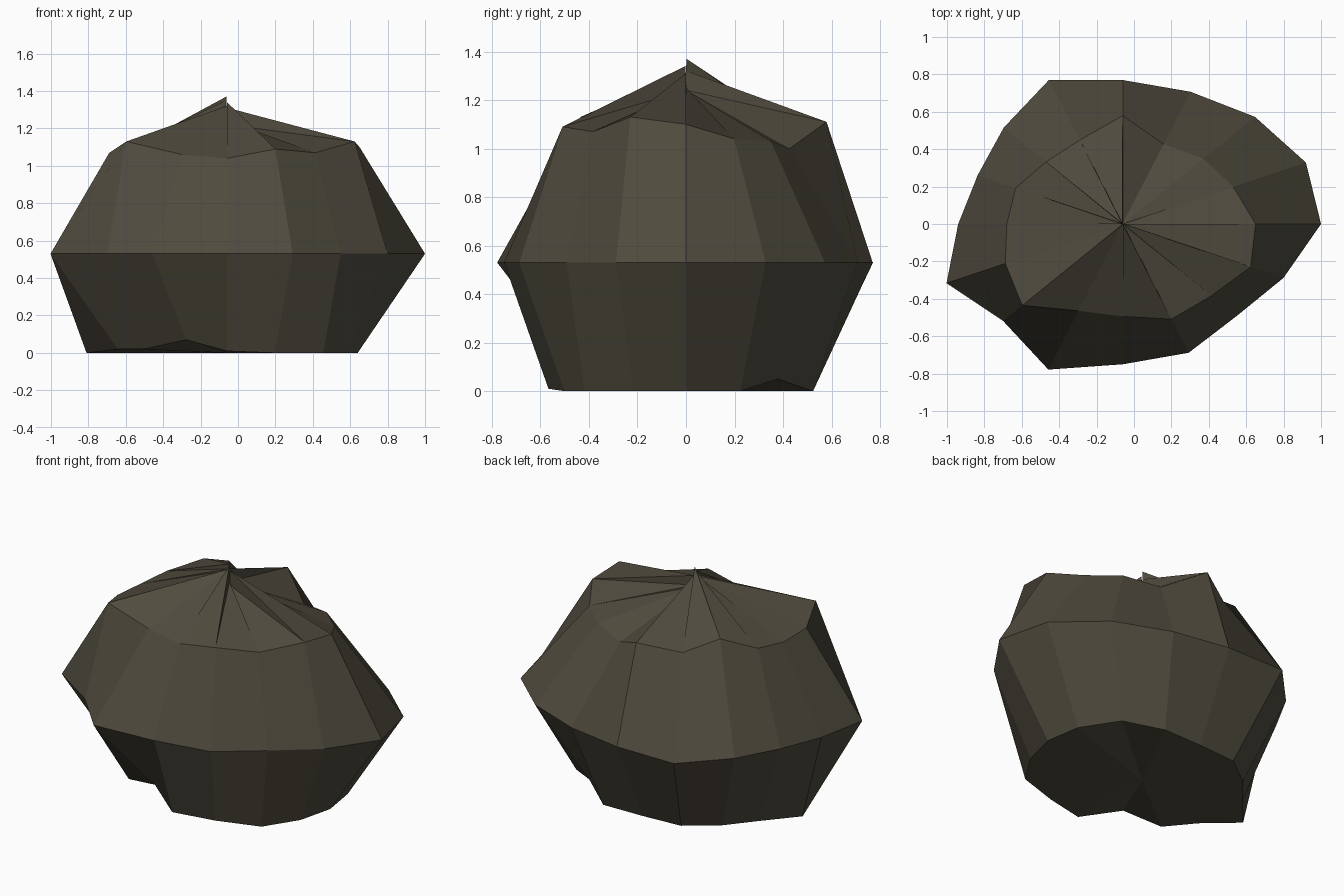
import bpy, bmesh, math

if "Cube" in bpy.data.objects:
    bpy.data.objects.remove(bpy.data.objects["Cube"])

SEGMENTS, Y_SCALE, CENTRE_X = 16, 0.81, -0.06

# Radii and heights per ring, counter-clockwise from +x
BASE_R = [.70, .72, .66, .70, .64, .67, .63, .63, .75, .63, .63, .57, .70, .67, .73, .70]
BASE_Z = [0, 0, .05, 0, 0, 0, 0, 0, 0, .02, .02, .07, .01, 0, 0, 0]
WAIST_R = [1.06, 1.06, 1.0, .945, .95, 1.03, .90, .84, .88, 1.02, .905, 1.04, .926, .92, .86, .93]
WAIST_Z = [.53] * SEGMENTS
RIM_R = [.71, .64, .61, .57, .715, .60, .58, .62, .62, .68, .76, .62, .61, .68, .67, .74]
RIM_Z = [1.10, 1.04, 1.03, 1.00, 1.11, 1.06, 1.15, 1.08, 1.06, 1.07, 1.13, 1.06, 1.04, 1.09, 1.07, 1.13]
# The rock's tip is a pinched ring with uneven heights, giving cracks in the crown
TIP_R = [.004] * SEGMENTS
TIP_Z = [1.31, 1.25, 1.24, 1.24, 1.24, 1.32, 1.37, 1.35, 1.32, 1.31, 1.31, 1.32, 1.32, 1.34, 1.24, 1.22]

stone = bpy.data.materials.new("dark olive stone")
stone.diffuse_color = (0.080, 0.070, 0.048, 1)
stone.use_nodes = True
stone.node_tree.nodes["Principled BSDF"].inputs["Base Color"].default_value = stone.diffuse_color

bm = bmesh.new()


def ring(radii, heights):
    verts = []
    for k in range(SEGMENTS):
        a = 2 * math.pi * k / SEGMENTS
        verts.append(bm.verts.new((CENTRE_X + radii[k] * math.cos(a),
                                   Y_SCALE * radii[k] * math.sin(a), heights[k])))
    return verts


# Sides and crown
rings = [ring(BASE_R, BASE_Z), ring(WAIST_R, WAIST_Z), ring(RIM_R, RIM_Z), ring(TIP_R, TIP_Z)]
for low, high in zip(rings, rings[1:]):
    for k in range(SEGMENTS):
        n = (k + 1) % SEGMENTS
        if high is rings[-1]:
            bm.faces.new((low[k], low[n], high[n]))
            bm.faces.new((low[k], high[n], high[k]))
        else:
            bm.faces.new((low[k], low[n], high[n], high[k]))

# Underside fan and tip cap
centre = bm.verts.new((CENTRE_X, 0, 0))
for k in range(SEGMENTS):
    bm.faces.new((rings[0][(k + 1) % SEGMENTS], rings[0][k], centre))
bm.faces.new(rings[-1])

mesh = bpy.data.meshes.new("rock")
bm.to_mesh(mesh)
bm.free()
mesh.materials.append(stone)
rock = bpy.data.objects.new("rock", mesh)
bpy.context.collection.objects.link(rock)
